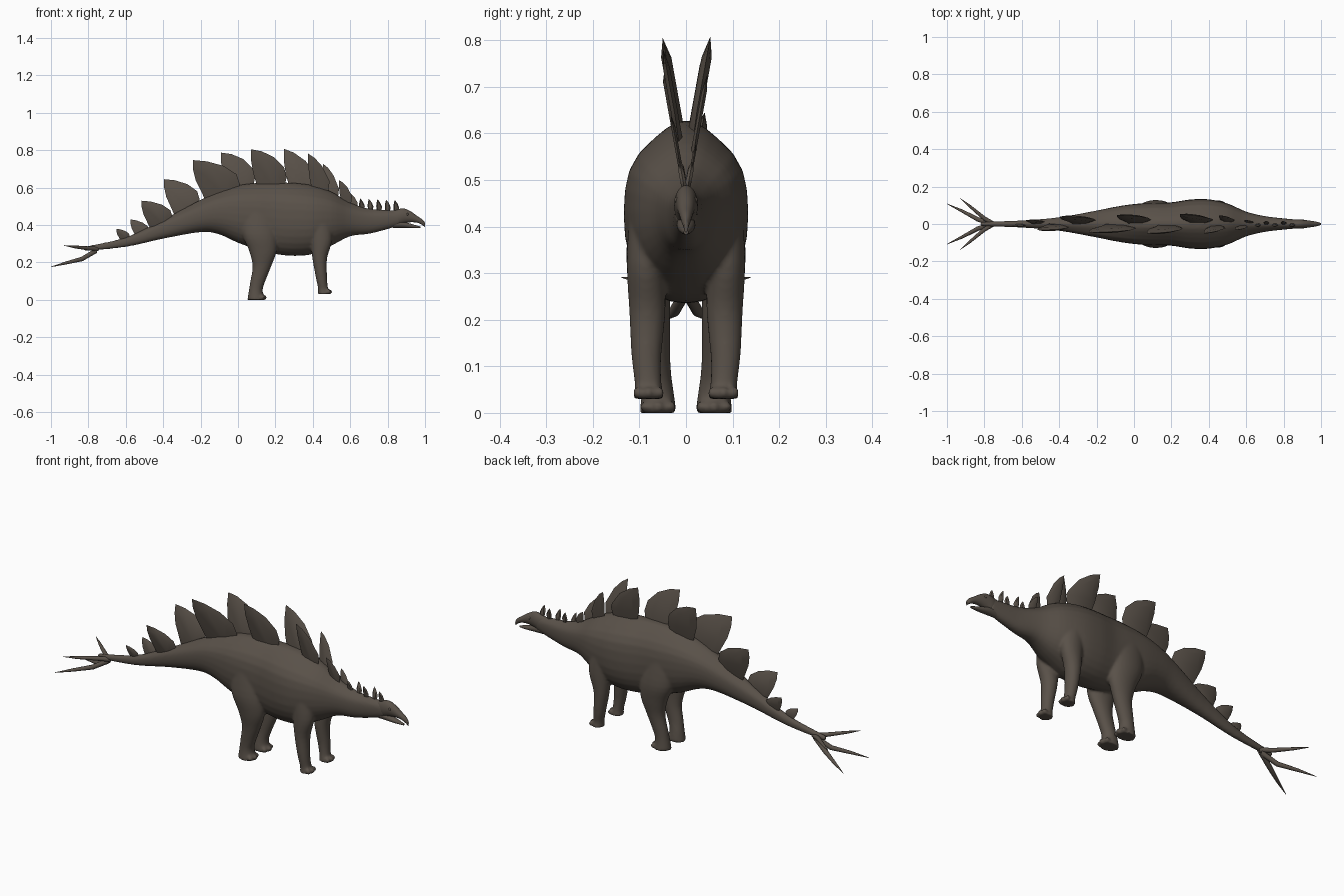
import bpy, bmesh, math
from mathutils import Vector

cube = bpy.data.objects.get("Cube")
if cube:
    bpy.data.objects.remove(cube, do_unlink=True)

hide = bpy.data.materials.new("dark_brown_hide")
hide.use_nodes = True
COLOR = (0.10, 0.082, 0.066, 1)
hide.diffuse_color = COLOR
bsdf = hide.node_tree.nodes["Principled BSDF"]
bsdf.inputs["Base Color"].default_value = COLOR
bsdf.inputs["Roughness"].default_value = 0.8


def finish(bm, name, angle=None):
    """Turn a bmesh into a coloured, smooth-shaded object."""
    bmesh.ops.recalc_face_normals(bm, faces=bm.faces)
    mesh = bpy.data.meshes.new(name)
    bm.to_mesh(mesh)
    bm.free()
    mesh.materials.append(hide)
    obj = bpy.data.objects.new(name, mesh)
    bpy.context.collection.objects.link(obj)
    bpy.ops.object.select_all(action='DESELECT')
    obj.select_set(True)
    bpy.context.view_layer.objects.active = obj
    if angle:
        bpy.ops.object.shade_smooth_by_angle(angle=math.radians(angle))
    else:
        bpy.ops.object.shade_smooth()
    return obj


def spline(rows, steps=4):
    """Catmull-Rom interpolation of station rows."""
    out = []
    for i in range(len(rows) - 1):
        quad = [rows[max(i - 1, 0)], rows[i], rows[i + 1], rows[min(i + 2, len(rows) - 1)]]
        for s in range(steps):
            t = s / steps
            out.append([0.5 * (2 * b + (c - a) * t + (2 * a - 5 * b + 4 * c - d) * t * t
                               + (3 * b - a - 3 * c + d) * t ** 3)
                        for a, b, c, d in zip(*quad)])
    return out + [list(rows[-1])]


def skin(bm, rings):
    loops = [[bm.verts.new(p) for p in ring] for ring in rings]
    n = len(loops[0])
    for a, b in zip(loops, loops[1:]):
        for i in range(n):
            bm.faces.new((a[i], a[(i + 1) % n], b[(i + 1) % n], b[i]))
    bm.faces.new(loops[0])
    bm.faces.new(loops[-1])


def circle(power=2.0, n=28):
    for i in range(n):
        c, s = math.cos(math.tau * i / n), math.sin(math.tau * i / n)
        yield (math.copysign(abs(c) ** (2 / power), c), math.copysign(abs(s) ** (2 / power), s))


def lengthwise(bm, stations, power, ridge=0.0):
    """Loft along x; station = x, top, bottom, half width. Ridge narrows the top."""
    skin(bm, [[(x, w * c * (1 - ridge * max(0, s - .6)), (top + low) / 2 + (top - low) / 2 * s)
               for c, s in circle(power)]
              for x, top, low, w in spline(stations)])


def leg(bm, stations, side):
    """Loft along z; station = x, y, z, x radius, y radius."""
    skin(bm, [[(x + rx * c, side * (y + ry * s), z) for c, s in circle()]
              for x, y, z, rx, ry in spline(stations)])


def ball(bm, centre, radius):
    made = bmesh.ops.create_uvsphere(bm, u_segments=12, v_segments=8, radius=radius)
    bmesh.ops.translate(bm, verts=made["verts"], vec=centre)


# Body with tail, neck and legs, fused into one skin
body = bmesh.new()
lengthwise(body, [
    (-.82, .285, .26, .012), (-.6, .335, .283, .019), (-.4, .43, .327, .036),
    (-.2, .535, .362, .072), (-.1, .58, .35, .092), (0, .612, .305, .107),
    (.1, .625, .27, .113), (.2, .628, .245, .116), (.3, .625, .235, .131),
    (.4, .612, .245, .132), (.5, .578, .29, .11), (.6, .52, .34, .066),
    (.7, .488, .353, .042), (.8, .48, .378, .03), (.87, .475, .4, .024)], 2.25, .85)

HIND = [(.1, .072, .47, .09, .04), (.115, .08, .35, .092, .048), (.133, .077, .26, .073, .043),
        (.128, .07, .18, .05, .036), (.106, .065, .1, .04, .032),
        (.095, .061, .05, .037, .034), (.097, .06, 0, .047, .04)]
FORE = [(.43, .08, .44, .065, .042), (.445, .086, .32, .058, .041), (.437, .083, .22, .039, .039),
        (.446, .085, .12, .03, .032), (.455, .081, .06, .027, .029), (.46, .08, .03, .033, .034)]
for side in (-1, 1):
    for stations in (HIND, FORE):
        leg(body, stations, side)
        x, y, z, rx, ry = stations[-1]
        for k in (-1, 0, 1):
            ball(body, (x + rx * (0.95 - 0.2 * abs(k)), side * y + k * ry * .65, z + .013), .013)
body = finish(body, "body")
remesh = body.modifiers.new("fuse", 'REMESH')
remesh.mode = 'VOXEL'
remesh.voxel_size = .0065
remesh.use_smooth_shade = True
soften = body.modifiers.new("soften", 'SMOOTH')
soften.factor = .5
soften.iterations = 5

# Head with hooked beak, and lower jaw
bm = bmesh.new()
lengthwise(bm, [(.82, .476, .4, .02), (.86, .486, .4, .025), (.89, .488, .41, .024),
                (.925, .472, .415, .02), (.96, .447, .412, .015),
                (.985, .43, .4, .01), (1, .412, .387, .004)], 2)
finish(bm, "head", 60)
bm = bmesh.new()
lengthwise(bm, [(.83, .43, .385, .018), (.88, .42, .385, .02),
                (.93, .405, .383, .014), (.975, .392, .383, .005)], 2)
finish(bm, "lower_jaw", 60)
for side, label in ((-1, "right"), (1, "left")):
    bm = bmesh.new()
    ball(bm, (.905, side * .018, .457), .007)
    finish(bm, label + "_eye")

# Back plates: lens-shaped leaves leaning outward, tip to the rear
LEAF = [(.3, -.35), (.06, .35), (0, .7), (0, 1), (.3, .96), (.65, .82), (.93, .56), (1, .25), (.85, -.35)]


def plate(name, side, x, width, z, height, thick, taper=0.0, tip=0.0, spread=.012):
    """Taper lowers the front shoulder; tip moves the point forward."""
    outline = [(u, v - taper * u if v > .5 else v) for u, v in LEAF]

    def at(u, v, offset):
        u += tip * max(v, 0) * (1 - u)
        return (x + u * width, side * (spread + .18 * max(v, -.2) * height) + offset, z + v * height)
    bm = bmesh.new()
    rim = [bm.verts.new(at(u, v, 0)) for u, v in outline]
    n = len(rim)
    for face in (-1, 1):
        inner = [bm.verts.new(at(.5 + (u - .5) * .6, .3 + (v - .3) * .7, face * thick / 2))
                 for u, v in outline]
        for i in range(n):
            j = (i + 1) % n
            bm.faces.new((rim[i], rim[j], inner[j], inner[i]))
        bm.faces.new(inner)
    finish(bm, name, 40)


PLATES = [(-.65, .07, .335, .045, .1), (-.575, .1, .36, .07, .1), (-.515, .165, .415, .115, 0),
          (-.395, .19, .5, .145, 0), (-.24, .25, .575, .172, 0), (-.09, .18, .6, .187, 0),
          (.07, .19, .605, .2, .05), (.245, .18, .595, .213, .2), (.375, .115, .585, .197, .25),
          (.455, .085, .55, .177, .25), (.54, .07, .525, .115, .25), (.59, .05, .5, .075, .25)]
for i, (x, w, z, h, taper) in enumerate(PLATES):
    plate(f"back_plate_{i + 1}", 1 if i % 2 else -1, x, w, z, h, min(.022, w * .13), taper,
          spread=min(.014, h * .1))

# Small upright neck plates
for i in range(5):
    plate(f"neck_plate_{i + 1}", 1 if i % 2 else -1, .64 + .046 * i, .038,
          .487 - .002 * i, .054, .012, taper=.2, tip=.35, spread=.003)

# Two pairs of tail spikes, the lower pair bent
SPIKES = {"upper": [(-.75, 0, .272, .012), (-.8, .03, .275, .011),
                    (-.88, .097, .284, .007), (-.93, .138, .291, .001)],
          "lower": [(-.76, 0, .262, .013), (-.835, .025, .218, .012),
                    (-.92, .07, .197, .008), (-1, .108, .176, .001)]}
for label, path in SPIKES.items():
    for side, hand in ((-1, "right"), (1, "left")):
        points = [Vector((x, side * y, z)) for x, y, z, r in path]
        turn = (points[-1] - points[0]).to_track_quat('Z', 'Y')
        bm = bmesh.new()
        skin(bm, [[p + turn @ Vector((c * row[3], s * row[3], 0)) for c, s in circle(n=12)]
                  for p, row in zip(points, path)])
        finish(bm, f"{label}_{hand}_tail_spike", 50)
